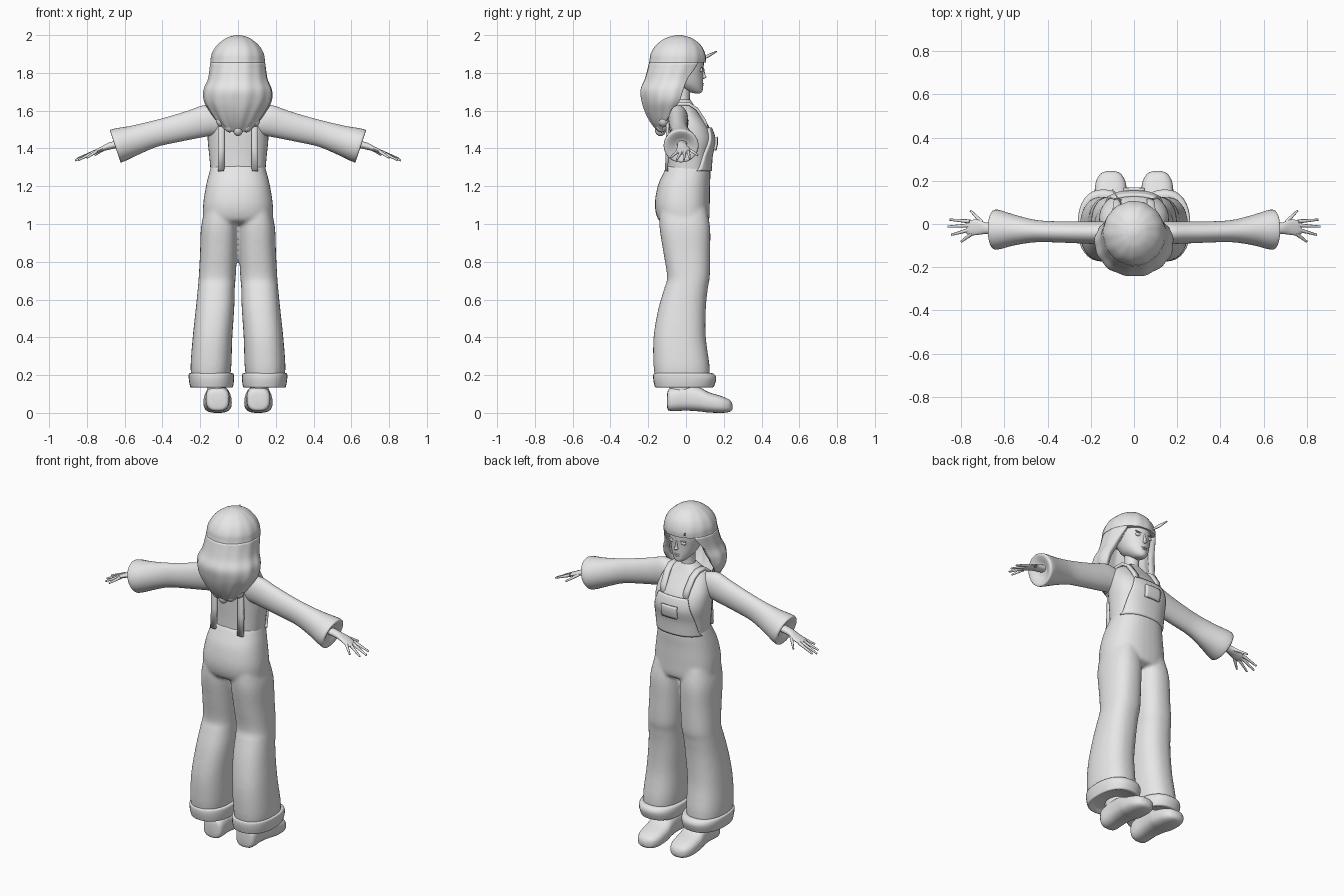
import bpy, bmesh
from math import sin, cos, pi, copysign
from mathutils import Vector, Matrix

if "Cube" in bpy.data.objects:
    bpy.data.objects.remove(bpy.data.objects["Cube"])

grey = bpy.data.materials.new("plain_grey")
grey.use_nodes = True
grey.diffuse_color = (0.8, 0.8, 0.8, 1)
grey.node_tree.nodes["Principled BSDF"].inputs["Base Color"].default_value = (0.8, 0.8, 0.8, 1)


def finish(name, bm, mirror=False, thick=0, angle=0.9):
    """Turn a bmesh into a smooth shaded object."""
    me = bpy.data.meshes.new(name)
    bm.to_mesh(me)
    bm.free()
    ob = bpy.data.objects.new(name, me)
    bpy.context.collection.objects.link(ob)
    me.materials.append(grey)
    bpy.ops.object.select_all(action='DESELECT')
    ob.select_set(True)
    bpy.context.view_layer.objects.active = ob
    bpy.ops.object.shade_smooth_by_angle(angle=angle)
    if thick:
        mod = ob.modifiers.new("thickness", 'SOLIDIFY')
        mod.thickness, mod.offset = thick, -1
    if mirror:
        ob.modifiers.new("mirror", 'MIRROR').use_mirror_merge = False
    return ob


def row_at(rows, t):
    """Smooth interpolation between cross-section rows."""
    i = min(int(t), len(rows) - 2)
    f = t - i
    a, b, c, d = (rows[max(0, min(len(rows) - 1, i + k))] for k in (-1, 0, 1, 2))
    return [q + f * ((r - p) / 2 + f * (p - 2.5 * q + 2 * r - s / 2 + f * (1.5 * (q - r) + (s - p) / 2)))
            for p, q, r, s in zip(a, b, c, d)]


def surface(rows, axis='z', power=1, shear=0, waves=None):
    """Rows are (along, centre, radius, low, high); returns point(t, angle)."""
    def point(t, ang, out=0):
        s, c, r, lo, hi = row_at(rows, t)
        k = 1 + (waves(t, ang) if waves else 0)
        u = copysign(abs(sin(ang)) ** power, sin(ang)) * (r * k + out)
        v = (lo + hi) / 2 + copysign(abs(cos(ang)) ** power, cos(ang)) * ((hi - lo) / 2 * k + out)
        if axis == 'x':
            return Vector((s + u * shear, v, c + u))
        return Vector((c + u, s, v)) if axis == 'y' else Vector((c + u, v, s))
    return point


def loft(bm, point, count, segs=32, sub=4):
    """Closed tube with capped ends."""
    n = (count - 1) * sub
    rings = [[bm.verts.new(point(i / sub, 2 * pi * j / segs)) for j in range(segs)] for i in range(n + 1)]
    for a, b in zip(rings, rings[1:]):
        for j in range(segs):
            k = (j + 1) % segs
            bm.faces.new((a[j], b[j], b[k], a[k]))
    bm.faces.new(rings[0])
    bm.faces.new(rings[-1][::-1])
    bmesh.ops.recalc_face_normals(bm, faces=bm.faces)


def grid(rows):
    bm = bmesh.new()
    vs = [[bm.verts.new(p) for p in r] for r in rows]
    for a, b in zip(vs, vs[1:]):
        for j in range(len(a) - 1):
            bm.faces.new((a[j], b[j], b[j + 1], a[j + 1]))
    return bm


def part(name, rows, mirror=False, segs=32, **kw):
    bm = bmesh.new()
    loft(bm, surface(rows, **kw), len(rows), segs)
    return finish(name, bm, mirror)


def panel(name, point, t0, t1, half, out, thick, n=12):
    """Raised front panel that follows a surface; half(f) is its half angle."""
    rows = []
    for i in range(n + 1):
        f = i / n
        rows.append([point(t0 + (t1 - t0) * f, half(f) * (2 * j / n - 1), out) for j in range(n + 1)])
    return finish(name, grid(rows), thick=thick)


def blob(name, pos, size, mirror=False, tilt=0):
    bm = bmesh.new()
    bmesh.ops.create_uvsphere(bm, u_segments=14, v_segments=8, radius=1,
                              matrix=Matrix.Translation(pos) @ Matrix.Rotation(tilt, 4, 'Y')
                              @ Matrix.Diagonal((*size, 1)))
    return finish(name, bm, mirror)


# Trousers: hips and two legs fused into one skin
hips = [(1.0, 0, .13, -.09, .09), (1.02, 0, .18, -.145, .122), (1.1, 0, .185, -.165, .126),
        (1.2, 0, .17, -.15, .127), (1.27, 0, .153, -.12, .13), (1.31, 0, .142, -.1, .125)]
leg = [(.17, .145, .1, -.16, .125), (.25, .143, .108, -.172, .125), (.4, .135, .105, -.172, .105),
       (.55, .122, .102, -.147, .105), (.66, .115, .098, -.115, .116), (.72, .11, .098, -.1, .126),
       (.85, .103, .098, -.12, .128), (.98, .098, .098, -.14, .128), (1.08, .09, .085, -.14, .11)]
bm = bmesh.new()
loft(bm, surface(hips, power=.85), len(hips))
for side in (-1, 1):
    loft(bm, surface([(z, c * side, r, a, b) for z, c, r, a, b in leg], power=.85), len(leg))
trousers = finish("trousers", bm)
mod = trousers.modifiers.new("fuse", 'REMESH')
mod.mode, mod.voxel_size, mod.use_smooth_shade = 'VOXEL', .01, True
mod = trousers.modifiers.new("soften", 'SMOOTH')
mod.factor, mod.iterations = .5, 6

# Turned-up trouser cuffs
part("trouser_cuffs", [(.15, .14, .08, -.13, .1), (.135, .14, .108, -.16, .14), (.15, .14, .116, -.168, .152),
                       (.185, .141, .12, -.174, .16), (.208, .142, .117, -.17, .145), (.21, .143, .1, -.15, .12)],
     mirror=True, power=.85)

# Shoes and ankles
part("shoes", [(-.1, .108, .03, .03, .1), (-.085, .108, .06, .01, .13), (0, .108, .063, .012, .145),
               (.07, .108, .07, .008, .135), (.12, .108, .075, .002, .11), (.19, .108, .07, 0, .088),
               (.232, .108, .048, .006, .068), (.246, .108, .015, .02, .045)],
     mirror=True, axis='y', power=.75)
part("ankles", [(.08, .11, .05, -.09, .05), (.3, .12, .05, -.08, .04)], mirror=True)

# Shirt body
torso = [(1.28, 0, .145, -.1, .125), (1.36, 0, .152, -.1, .13), (1.44, 0, .16, -.103, .145),
         (1.51, 0, .16, -.105, .125), (1.57, 0, .145, -.1, .085), (1.61, 0, .12, -.09, .055),
         (1.64, 0, .075, -.075, .035), (1.66, 0, .045, -.06, .022)]
part("shirt", torso, power=.85, segs=40)
body = surface(torso, power=.85)

# Dungaree bib, pocket, back panel edge and straps
panel("bib", body, 0, 3, lambda f: 1.25 - .72 * f ** .7, .012, .02, 16)
panel("bib_pocket", body, 1.35, 2.3, lambda f: .22, .025, .016, 6)
strap = [(.074, .124, 1.49), (.077, .106, 1.55), (.083, .063, 1.615), (.087, .02, 1.642), (.087, -.04, 1.642),
         (.087, -.088, 1.605), (.087, -.106, 1.53), (.088, -.106, 1.4), (.09, -.112, 1.28)]
bm = grid([[(x + w, y, z) for w in (-.017, 0, .017)] for x, y, z in strap])
finish("straps", bm, mirror=True, thick=.016)

# Sleeves with flared ends
part("sleeves", [(.08, 1.545, .07, -.08, .01), (.15, 1.55, .079, -.092, .012), (.24, 1.527, .073, -.09, .012),
                 (.34, 1.502, .068, -.086, .012), (.45, 1.475, .066, -.084, .018), (.55, 1.443, .075, -.098, .042),
                 (.63, 1.418, .086, -.118, .066), (.65, 1.411, .08, -.108, .056), (.63, 1.415, .035, -.055, .01)],
     mirror=True, axis='x', shear=.33)

# Hands: palm, four fingers and a thumb
part("palms", [(.6, 1.43, .02, -.05, .008), (.68, 1.413, .019, -.046, .006), (.72, 1.398, .014, -.05, .02),
               (.755, 1.383, .011, -.053, .018), (.775, 1.375, .007, -.045, .01)], mirror=True, axis='x', segs=16)
bm = bmesh.new()
for a, b in (((.76, .012, 1.382), (.853, .02, 1.345)), ((.765, -.007, 1.38), (.862, -.012, 1.336)),
             ((.763, -.027, 1.38), (.845, -.05, 1.338)), ((.75, -.044, 1.384), (.8, -.082, 1.35)),
             ((.705, .008, 1.4), (.757, .062, 1.365))):
    a, b = Vector(a), Vector(b)
    turn = (b - a).to_track_quat('Z', 'Y').to_matrix().to_4x4()
    bmesh.ops.create_cone(bm, cap_ends=True, segments=8, radius1=.0095, radius2=.005, depth=(b - a).length,
                          matrix=Matrix.Translation((a + b) / 2) @ turn)
finish("fingers", bm, mirror=True)

# Neck and head
part("neck", [(1.62, 0, .05, -.065, .025), (1.67, 0, .04, -.06, .02), (1.76, 0, .04, -.06, .03)])
part("head", [(1.692, 0, .015, .045, .075), (1.705, 0, .036, .0, .088), (1.74, 0, .064, -.06, .09),
              (1.79, 0, .083, -.1, .091), (1.84, 0, .092, -.11, .094), (1.9, 0, .09, -.11, .09),
              (1.95, 0, .05, -.08, .04)])

# Face details
part("nose", [(1.768, 0, .005, .075, .092), (1.776, 0, .012, .075, .108), (1.79, 0, .008, .075, .102),
              (1.825, 0, .006, .075, .096)], segs=12)
blob("eyes", (.038, .081, 1.815), (.019, .008, .011), True, .12)
blob("upper_lashes", (.04, .086, 1.827), (.023, .007, .003), True, -.12)
blob("upper_lip", (0, .087, 1.742), (.019, .008, .004))
blob("lower_lip", (0, .086, 1.733), (.015, .008, .005))

# Hair: crown with fringe, and a long wavy mass open at the face
hair = [(1.49, 0, .06, -.15, -.1), (1.535, 0, .105, -.185, -.04), (1.59, 0, .145, -.215, .02),
        (1.65, 0, .178, -.235, .06), (1.71, 0, .18, -.242, .075), (1.77, 0, .157, -.218, .085),
        (1.855, 0, .145, -.195, .105), (1.9, 0, .138, -.187, .102), (1.945, 0, .112, -.16, .08),
        (1.982, 0, .066, -.112, .036), (1.997, 0, .026, -.065, -.012), (2.0, 0, .004, -.043, -.035)]
strands = lambda t, a: (.022 * sin(13 * a + .5 * t) + .012 * sin(7 * a)) * max(.35, 1 - t / 8)
locks = surface(hair, waves=strands)
bm = bmesh.new()
crown = lambda t, a: locks(t + 6, a)
loft(bm, crown, len(hair) - 6, 96)
finish("hair_crown", bm)
opening = [(1.7,), (1.55,), (1.35,), (1.2,), (1.12,), (1.05,), (.75,)]
rows = []
for i in range(37):
    t = i / 6
    gap = row_at(opening, t)[0]
    rows.append([locks(t, gap + (2 * pi - 2 * gap) * j / 96) for j in range(97)])
finish("hair_lengths", grid(rows), thick=.035)

# Pointed tips under the hair
for n, (x, y, z) in enumerate(((0, -.135, 1.5), (.045, -.13, 1.52), (-.045, -.13, 1.52),
                               (.09, -.12, 1.55), (-.09, -.12, 1.55))):
    blob("hair_tip_%d" % (n + 1), (x, y, z), (.028, .03, .035))

# Loose lock over the brow
bm = grid([[(x, y, z + w) for w in (-h, h)] for x, y, z, h in
           ((-.055, .095, 1.878, .006), (-.075, .125, 1.893, .009), (-.098, .163, 1.913, .003))])
finish("loose_lock", bm, thick=.006)
